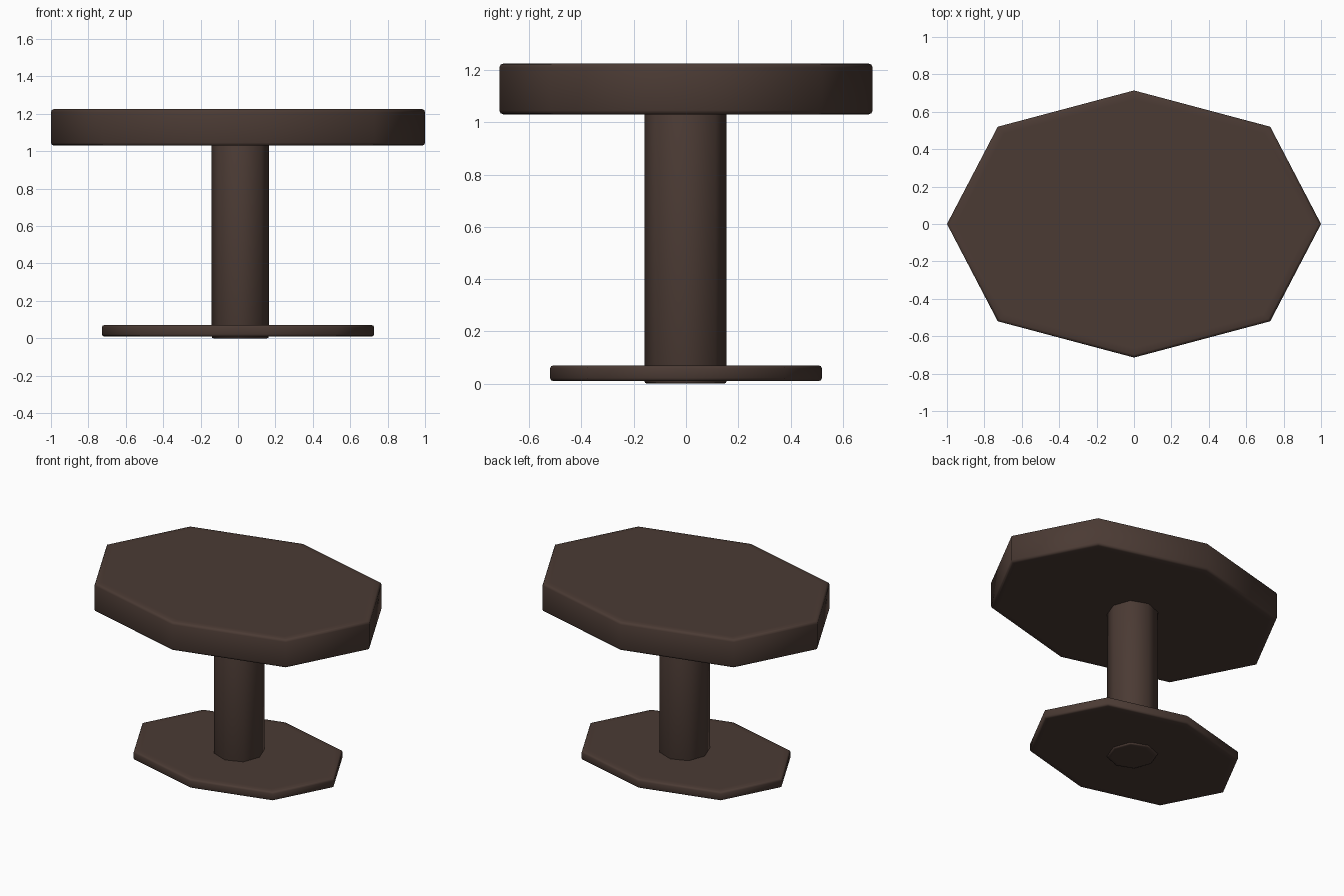
import bpy, bmesh, math

if "Cube" in bpy.data.objects:
    bpy.data.objects.remove(bpy.data.objects["Cube"])

wood = bpy.data.materials.new("dark_wood")
wood.diffuse_color = (0.07, 0.043, 0.034, 1)
wood.use_nodes = True
wood.node_tree.nodes["Principled BSDF"].inputs["Base Color"].default_value = wood.diffuse_color


def octagon_slab(name, rx, ry, z0, z1, bevel, cx=0.0, cy=0.0, inset=0.05):
    """Eight-sided smooth-shaded slab with softly rounded rims."""
    b = bevel
    c = b * 0.29
    # (inward offset, height) from the bottom cap to the top cap
    rings = [(inset, z0), (b, z0), (c, z0 + c), (0, z0 + b),
             (0, z1 - b), (c, z1 - c), (b, z1), (inset, z1)]
    bm = bmesh.new()
    loops = []
    for off, z in rings:
        loop = []
        for i in range(8):
            a = i * math.pi / 4
            k = 1.03 if i % 2 else 1.0   # diagonal corners sit slightly further out
            loop.append(bm.verts.new((cx + (rx - off) * k * math.cos(a),
                                      cy + (ry - off) * k * math.sin(a), z)))
        loops.append(loop)
    for lo, hi in zip(loops, loops[1:]):
        for i in range(8):
            j = (i + 1) % 8
            bm.faces.new((lo[i], lo[j], hi[j], hi[i]))
    bm.faces.new(loops[0][::-1])
    bm.faces.new(loops[-1])
    for f in bm.faces:
        f.smooth = True
    me = bpy.data.meshes.new(name)
    bm.to_mesh(me)
    bm.free()
    me.materials.append(wood)
    ob = bpy.data.objects.new(name, me)
    bpy.context.collection.objects.link(ob)
    return ob


# Thick stretched octagonal top
octagon_slab("table_top", 1.0, 0.714, 1.03, 1.225, 0.016)
# Central column, running through the base to the floor
octagon_slab("column", 0.153, 0.157, 0.0, 1.04, 0.01, cx=0.012, cy=-0.002, inset=0.03)
# Thin foot plate
octagon_slab("base_plate", 0.728, 0.52, 0.01, 0.07, 0.012)
